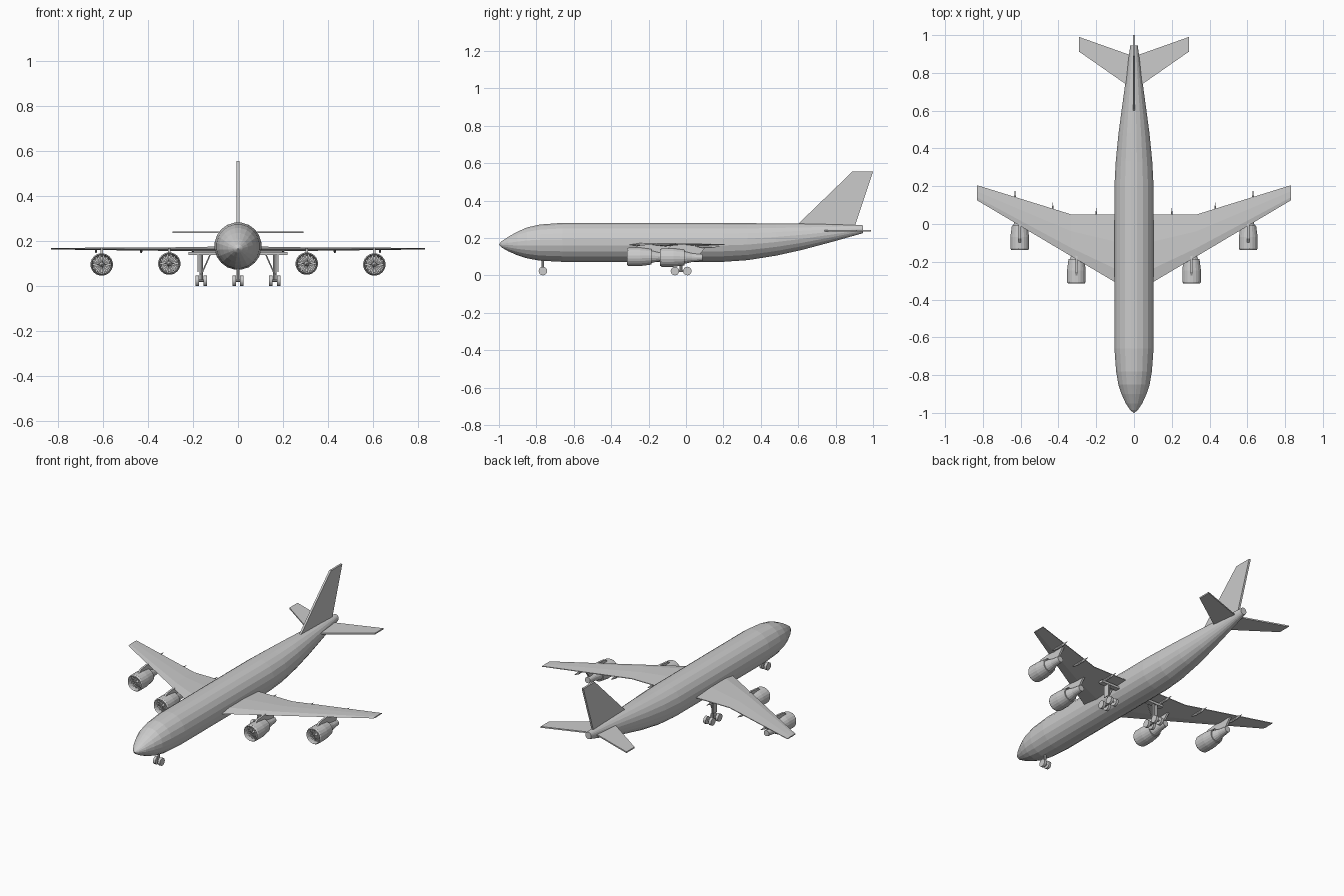
import bpy, bmesh
from math import sin, cos, pi
from mathutils import Vector, Matrix

cube = bpy.data.objects.get("Cube")
if cube:
    bpy.data.objects.remove(cube, do_unlink=True)

grey = bpy.data.materials.new("light_grey")
grey.use_nodes = True
COLOR = (0.6, 0.6, 0.6, 1)
grey.diffuse_color = COLOR
grey.node_tree.nodes["Principled BSDF"].inputs["Base Color"].default_value = COLOR


def finish(name, bm):
    """Turn a bmesh into a named, flat shaded object."""
    bmesh.ops.recalc_face_normals(bm, faces=bm.faces)
    mesh = bpy.data.meshes.new(name)
    bm.to_mesh(mesh)
    bm.free()
    mesh.materials.append(grey)
    obj = bpy.data.objects.new(name, mesh)
    bpy.context.collection.objects.link(obj)
    return obj


def loft(bm, rings, cap=True, closed=False):
    """Skin a list of point rings."""
    loops = [[bm.verts.new(p) for p in ring] for ring in rings]
    n = len(loops[0])
    pairs = list(zip(loops, loops[1:]))
    if closed:
        pairs.append((loops[-1], loops[0]))
    for a, b in pairs:
        for i in range(n):
            j = (i + 1) % n
            bm.faces.new((a[i], a[j], b[j], b[i]))
    if cap and not closed:
        bm.faces.new(loops[0])
        bm.faces.new(loops[-1])


def ring(x, y, z, rx, rz, n):
    return [(x + rx * cos(2 * pi * (i + 0.5) / n), y,
             z + rz * sin(2 * pi * (i + 0.5) / n)) for i in range(n)]


def plate(bm, outline, lower, upper):
    """Close a solid between two offsets of the same outline."""
    loft(bm, [[Vector(p) + Vector(o) for p in outline] for o in (lower, upper)])


def box(bm, center, size):
    m = Matrix.Translation(center) @ Matrix.Diagonal((*size, 1))
    bmesh.ops.create_cube(bm, size=1, matrix=m)


def rod(bm, a, b, r, n=10):
    a, b = Vector(a), Vector(b)
    d = b - a
    m = Matrix.Translation((a + b) / 2) @ d.to_track_quat('Z', 'Y').to_matrix().to_4x4()
    bmesh.ops.create_cone(bm, cap_ends=True, segments=n, radius1=r, radius2=r,
                          depth=d.length, matrix=m)


# Fuselage: station y, half width, bottom z, top z
STATIONS = [
    (-1.0, 0.002, 0.163, 0.167), (-0.985, 0.020, 0.148, 0.183),
    (-0.95, 0.044, 0.128, 0.207), (-0.90, 0.067, 0.106, 0.235),
    (-0.85, 0.084, 0.090, 0.257), (-0.78, 0.096, 0.077, 0.273),
    (-0.66, 0.105, 0.071, 0.282), (0.20, 0.105, 0.071, 0.282),
    (0.33, 0.098, 0.080, 0.280), (0.48, 0.083, 0.104, 0.279),
    (0.62, 0.064, 0.135, 0.277), (0.78, 0.042, 0.178, 0.273),
    (0.945, 0.020, 0.225, 0.268)]
bm = bmesh.new()
loft(bm, [ring(0, y, (lo + hi) / 2, w, (hi - lo) / 2, 20) for y, w, lo, hi in STATIONS])
finish("fuselage", bm)

# Tail fin
bm = bmesh.new()
fin = [(0, 0.60, 0.275), (0, 0.89, 0.555), (0, 1.0, 0.555), (0, 0.90, 0.255)]
plate(bm, fin, (-0.006, 0, 0), (0.006, 0, 0))
finish("tail_fin", bm)


def wing_section(x, lead, trail, z, thick):
    """Flat bottomed section with a tapered leading and trailing edge."""
    c = trail - lead
    return [(x, lead, z), (x, lead + c * 0.2, z + thick / 2), (x, lead + c * 0.6, z + thick / 2),
            (x, trail, z + 0.002), (x, trail, z - 0.002), (x, lead + c * 0.3, z - thick / 2)]


def engine(bm, x, y, z):
    # Nacelle with hollow intake
    shell = [(0.045, 0.0), (0.050, 0.008), (0.050, 0.07), (0.042, 0.13),
             (0.036, 0.13), (0.042, 0.06), (0.042, 0.008)]
    loft(bm, [ring(x, y + d, z, r, r, 20) for r, d in shell], closed=True)
    # Core and exhaust cone
    core = [(0.036, 0.045), (0.034, 0.13), (0.024, 0.17), (0.018, 0.225)]
    loft(bm, [ring(x, y + d, z, r, r, 16) for r, d in core])
    # Spinner and fan blades
    loft(bm, [ring(x, y + d, z, r, r, 12) for r, d in ((0.002, 0.012), (0.012, 0.04))])
    for k in range(14):
        a = 2 * pi * k / 14
        out, side = Vector((cos(a), 0, sin(a))), Vector((-sin(a), 0, cos(a)))
        hub = Vector((x, y + 0.028, z))
        blade = [hub + out * 0.010 - side * 0.002, hub + out * 0.042 - side * 0.005,
                 hub + out * 0.042 + side * 0.005, hub + out * 0.010 + side * 0.002]
        plate(bm, blade, (0, 0, 0), (0, 0.004, 0))


def wheel(bm, x, y, r=0.023, width=0.016):
    rod(bm, (x - width / 2, y, r), (x + width / 2, y, r), r, 16)


ENGINES = ((0.305, -0.315, 0.099), (0.605, -0.138, 0.095))

for side, s in (("left", 1), ("right", -1)):
    # Main wing
    bm = bmesh.new()
    loft(bm, [wing_section(s * x, a, b, z, t) for x, a, b, z, t in (
        (0.0, -0.365, 0.05, 0.163, 0.022), (0.105, -0.305, 0.05, 0.163, 0.022),
        (0.33, -0.172, 0.05, 0.163, 0.015), (0.83, 0.125, 0.205, 0.165, 0.007))])
    finish(side + "_wing", bm)

    # Tailplane
    bm = bmesh.new()
    tail = [(0, 0.71, 0.238), (s * 0.29, 0.912, 0.238), (s * 0.29, 0.99, 0.238), (0, 0.887, 0.238)]
    plate(bm, tail, (0, 0, -0.004), (0, 0, 0.004))
    finish(side + "_tailplane", bm)

    # Flap track fairings under the trailing edge
    bm = bmesh.new()
    for x, y in ((0.2, 0.085), (0.43, 0.115), (0.63, 0.18)):
        loft(bm, [ring(s * x, y + d, 0.153 + h, r * 0.7, r, 8) for d, r, h in (
            (-0.13, 0.002, 0.004), (-0.09, 0.008, 0), (-0.04, 0.008, 0), (0, 0.001, 0.004))])
    finish(side + "_flap_fairings", bm)

    # Engines and pylons
    for place, (x, y, z) in zip(("inner", "outer"), ENGINES):
        bm = bmesh.new()
        engine(bm, s * x, y, z)
        finish(f"{side}_{place}_engine", bm)
        bm = bmesh.new()
        side_view = [(s * x, y + d, h) for d, h in (
            (0.035, z + 0.045), (0.06, 0.160), (0.13, 0.167), (0.25, 0.160),
            (0.21, z + 0.015), (0.12, z + 0.03))]
        plate(bm, side_view, (-0.006, 0, 0), (0.006, 0, 0))
        finish(f"{side}_{place}_pylon", bm)

    # Main landing gear: mount, strut, bogie and four wheels
    bm = bmesh.new()
    gx, gy = s * 0.163, -0.026
    box(bm, (s * 0.145, gy, 0.143), (0.15, 0.03, 0.014))
    rod(bm, (gx, gy, 0.022), (gx, gy, 0.145), 0.008)
    rod(bm, (gx, gy - 0.01, 0.05), (gx - s * 0.04, gy - 0.01, 0.14), 0.003, 6)
    rod(bm, (gx, gy - 0.033, 0.023), (gx, gy + 0.033, 0.023), 0.006)
    box(bm, (gx + s * 0.014, gy, 0.10), (0.004, 0.035, 0.075))
    for dy in (-0.033, 0.033):
        rod(bm, (gx - 0.02, gy + dy, 0.023), (gx + 0.02, gy + dy, 0.023), 0.005)
        for dx in (-0.018, 0.018):
            wheel(bm, gx + dx, gy + dy)
    finish(side + "_main_gear", bm)

# Nose landing gear
bm = bmesh.new()
rod(bm, (0, -0.765, 0.022), (0, -0.765, 0.085), 0.007)
rod(bm, (-0.018, -0.765, 0.023), (0.018, -0.765, 0.023), 0.005)
for dx in (-0.016, 0.016):
    wheel(bm, dx, -0.765)
finish("nose_gear", bm)
